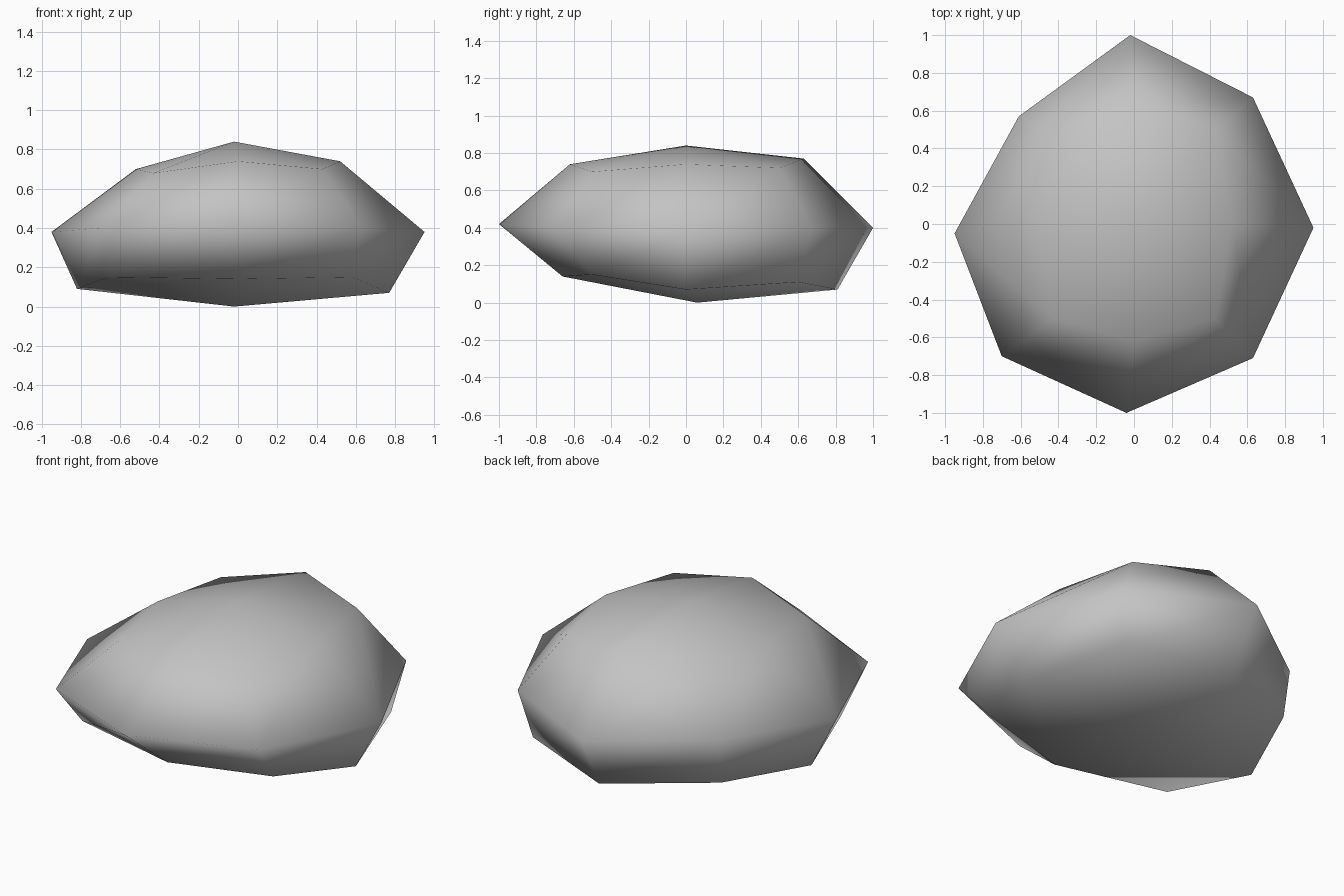
import bpy
import bmesh
from mathutils import Vector

default_cube = bpy.data.objects.get("Cube")
if default_cube:
    bpy.data.objects.remove(default_cube, do_unlink=True)


def make_material(name, color):
    material = bpy.data.materials.new(name)
    material.use_nodes = True
    material.diffuse_color = color
    material.node_tree.nodes["Principled BSDF"].inputs["Base Color"].default_value = color
    return material


def add_ring(bm, outline):
    return [bm.verts.new(Vector(point)) for point in outline]


def bridge_rings(bm, lower, upper):
    count = len(lower)
    for i in range(count):
        following = (i + 1) % count
        bm.faces.new((lower[i], lower[following], upper[following], upper[i]))


def cap_ring(bm, ring, center, flip):
    # Four quads meet at the centre, each taking in one corner of the ring
    pole = bm.verts.new(Vector(center))
    count = len(ring)
    for i in range(0, count, 2):
        corners = [pole, ring[i], ring[i + 1], ring[(i + 2) % count]]
        if flip:
            corners.reverse()
        bm.faces.new(corners)


# Cross-sections of the boulder, counter-clockwise starting from the left side
base_outline = [
    (.77, 0, .07), (.58, .6, .11), (0, .81, .07), (-.6, .53, .13),
    (-.82, 0, .09), (-.66, -.51, .15), (0, -.66, .14), (.58, -.5, .15),
]
girth_outline = [
    (.95, -.02, .38), (.63, .67, .4), (-.02, 1, .4), (-.61, .57, .4),
    (-.95, -.05, .38), (-.7, -.7, .4), (-.04, -1, .42), (.63, -.71, .4),
]
shoulder_outline = [
    (.52, 0, .74), (.43, .5, .72), (0, .63, .77), (-.42, .44, .7),
    (-.52, 0, .7), (-.43, -.5, .68), (0, -.62, .74), (.43, -.5, .7),
]

# Boulder body: three rings joined by walls and closed above and below
bm = bmesh.new()
base = add_ring(bm, base_outline)
girth = add_ring(bm, girth_outline)
shoulder = add_ring(bm, shoulder_outline)
bridge_rings(bm, base, girth)
bridge_rings(bm, girth, shoulder)
cap_ring(bm, shoulder, (-.02, 0, .84), flip=False)
cap_ring(bm, base, (-.02, .06, 0), flip=True)
bmesh.ops.recalc_face_normals(bm, faces=bm.faces)

# Smooth shading rounds the low-poly stone
for face in bm.faces:
    face.smooth = True

mesh = bpy.data.meshes.new("boulder")
bm.to_mesh(mesh)
bm.free()
mesh.materials.append(make_material("stone grey", (.55, .55, .55, 1)))
boulder = bpy.data.objects.new("boulder", mesh)
bpy.context.collection.objects.link(boulder)
